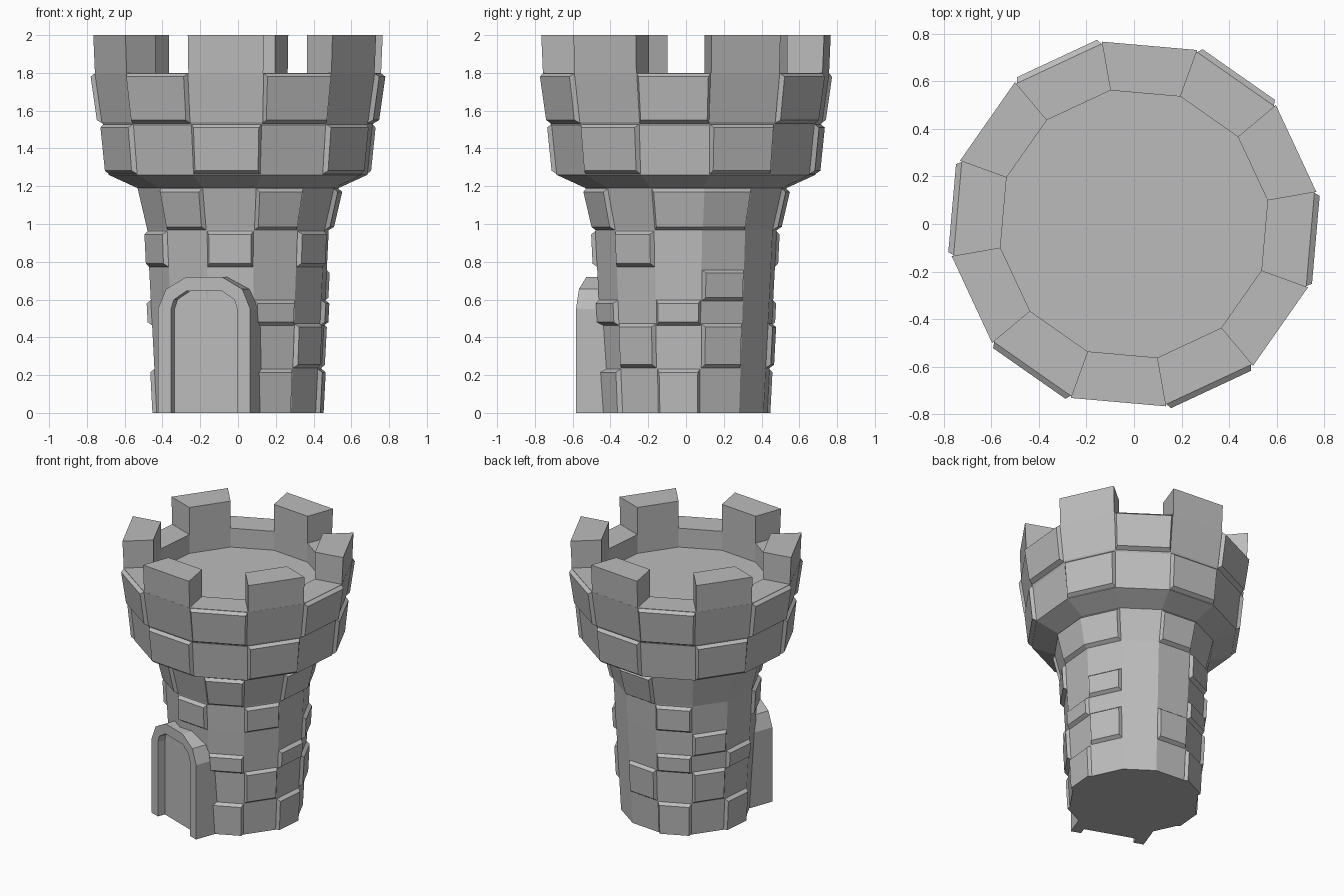
import bpy, bmesh, math
from mathutils import Vector, Matrix

old = bpy.data.objects.get("Cube")
if old:
    bpy.data.objects.remove(old, do_unlink=True)

stone = bpy.data.materials.new("grey_stone")
stone.use_nodes = True
GREY = (0.5, 0.5, 0.5, 1)
stone.diffuse_color = GREY
stone.node_tree.nodes["Principled BSDF"].inputs["Base Color"].default_value = GREY

SIDES, TURN = 12, 10
STEP = 360 / SIDES


def finish(bm, name):
    bmesh.ops.recalc_face_normals(bm, faces=bm.faces)
    mesh = bpy.data.meshes.new(name)
    bm.to_mesh(mesh)
    bm.free()
    mesh.materials.append(stone)
    obj = bpy.data.objects.new(name, mesh)
    bpy.context.collection.objects.link(obj)
    return obj


def polar(r, deg, z):
    a = math.radians(deg)
    return Vector((r * math.cos(a), r * math.sin(a), z))


def loft(bm, loops):
    """Join equal closed loops of points and cap both ends."""
    rings = [[bm.verts.new(p) for p in loop] for loop in loops]
    for a, b in zip(rings, rings[1:]):
        for i in range(len(a)):
            j = (i + 1) % len(a)
            bm.faces.new((a[i], a[j], b[j], b[i]))
    bm.faces.new(rings[0][::-1])
    bm.faces.new(rings[-1])


# Outer wall profile: radius, height
WALL = [(0.437, 0), (0.462, 0.47), (0.478, 0.77), (0.488, 0.97), (0.54, 1.19),
        (0.695, 1.26), (0.722, 1.52), (0.732, 1.54), (0.77, 1.8)]
INNER, FLOOR, TOP = 0.57, 1.66, 2.0


def wall(z):
    for (r0, z0), (r1, z1) in zip(WALL, WALL[1:]):
        if z <= z1:
            return r0 + (r1 - r0) * (z - z0) / (z1 - z0)
    return WALL[-1][0]


# Tower body with sunken roof floor
bm = bmesh.new()
profile = WALL + [(INNER, 1.8), (INNER, FLOOR)]
loft(bm, [[polar(r, TURN + STEP * i, z) for i in range(SIDES)] for r, z in profile])
finish(bm, "tower_body")

# Battlements on every second side
bm = bmesh.new()
for k in range(0, SIDES, 2):
    a, b = TURN + STEP * k, TURN + STEP * (k + 1)
    loft(bm, [[polar(INNER, a, z), polar(r, a, z), polar(r, b, z), polar(INNER, b, z)]
              for r, z in ((0.769, 1.795), (0.778, TOP))])
finish(bm, "battlements")


def brick(bm, start, z0, z1, lift, span=1, bevel=0.02):
    """Raised stone covering span sides, with bevelled edges."""
    loops = []
    for out, inset in ((-0.004, 0), (lift, bevel)):
        rows = []
        for z in (z0 + inset * (z0 > 0), z1 - inset):
            r = wall(z) + out
            pts = [polar(r, start + STEP * i, z) for i in range(span + 1)]
            t = inset / (pts[1] - pts[0]).length
            first, last = pts[0].lerp(pts[1], t), pts[-1].lerp(pts[-2], t)
            rows.append([first] + pts[1:-1] + [last])
        loops.append(rows[0] + rows[1][::-1])
    inner, outer = [[bm.verts.new(p) for p in loop] for loop in loops]
    n = len(outer)
    for i in range(n):
        j = (i + 1) % n
        bm.faces.new((inner[i], inner[j], outer[j], outer[i]))
    for i in range(span):
        bm.faces.new((outer[i], outer[i + 1], outer[n - 2 - i], outer[n - 1 - i]))


# Scattered stones on the shaft: bottom, top, (start angle, sides covered)
COURSES = [
    (0, 0.235, ((280, 1), (340, 1), (100, 1), (160, 1))),
    (0.235, 0.475, ((310, 1), (10, 1), (70, 1), (130, 1))),
    (0.46, 0.6, ((280, 1), (340, 1), (100, 1), (160, 1))),
    (0.59, 0.76, ((10, 1), (130, 1))),
    (0.77, 0.965, ((190, 1), (250, 1), (310, 1), (100, 1))),
    (0.965, 1.19, ((220, 1), (280, 1), (340, 2), (70, 1))),
]
bm = bmesh.new()
for z0, z1, stones in COURSES:
    for start, span in stones:
        brick(bm, start, z0, z1, 0.025, span)
finish(bm, "shaft_stones")

# Alternating stones around the crown
bm = bmesh.new()
for k in range(SIDES):
    z0, z1 = ((1.262, 1.53), (1.53, 1.8))[k % 2]
    brick(bm, TURN + STEP * k, z0, z1, 0.027)
finish(bm, "crown_stones")

# Arched doorway
DOOR = 250
outline = [(0.26, 0), (0.26, 0.55), (0.215, 0.655), (0.1, 0.72)]
opening = [(0.187, 0), (0.187, 0.55), (0.17, 0.6), (0.1, 0.645)]
radial = polar(1, DOOR, 0)
side = Vector((-radial.y, radial.x, 0))


def arch(half):
    return half + [(-x, z) for x, z in reversed(half)]


def place(points, r):
    return [radial * r + side * x + Vector((0, 0, z)) for x, z in points]


bm = bmesh.new()
layers = [[bm.verts.new(p) for p in place(arch(pts), r)]
          for pts, r in ((outline, 0.3), (outline, 0.525), (opening, 0.525), (opening, 0.3))]
for a, b in zip(layers, layers[1:] + layers[:1]):
    for i in range(len(a) - 1):
        bm.faces.new((a[i], a[i + 1], b[i + 1], b[i]))
for i in (0, -1):
    bm.faces.new([layer[i] for layer in layers])
finish(bm, "door_frame")

# Door panel set back in the arch
bm = bmesh.new()
loft(bm, [place(arch(opening), 0.3), place(arch(opening), 0.468)])
finish(bm, "door_panel")
